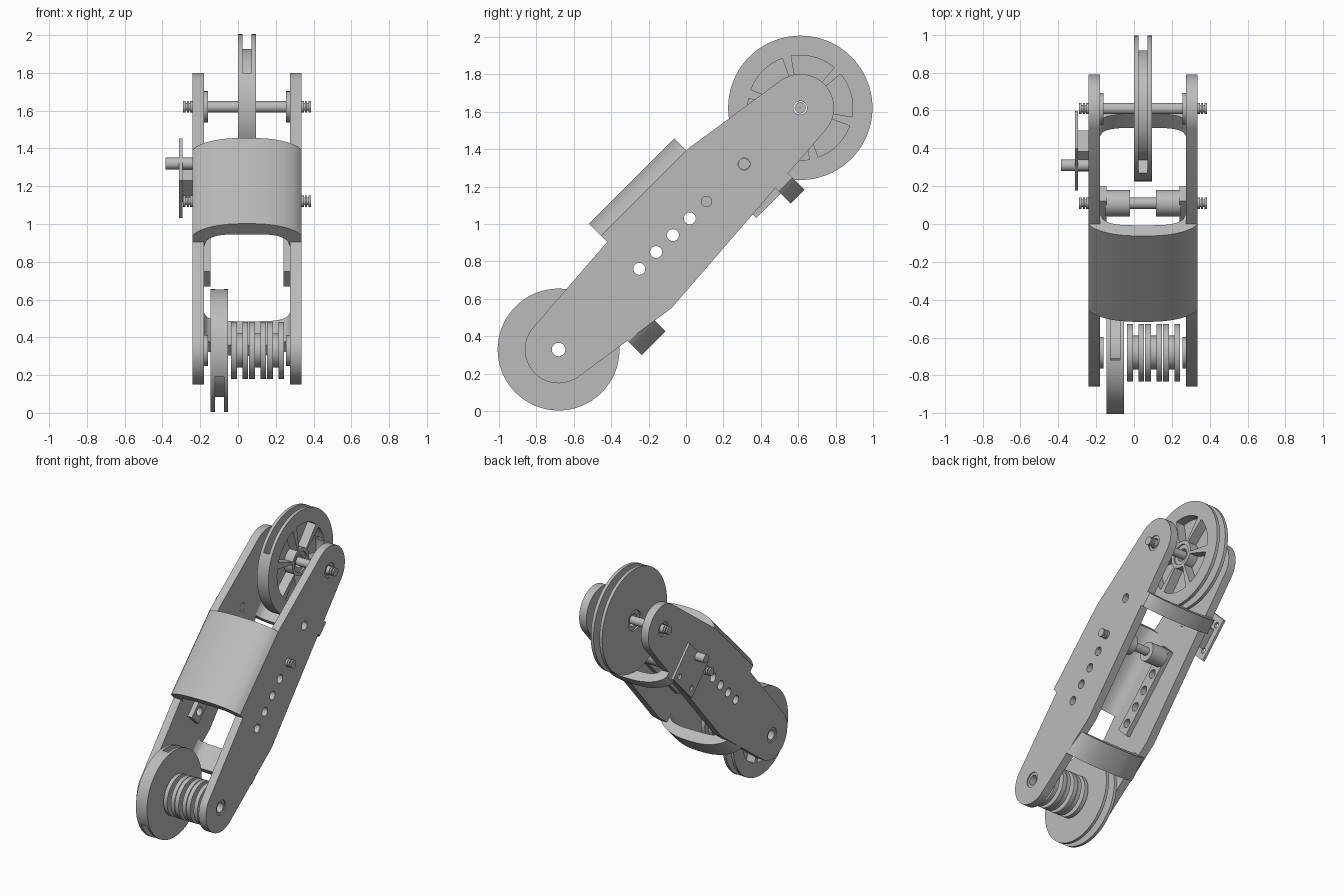
import bpy, bmesh, math
from mathutils import Matrix, Vector

old = bpy.data.objects.get("Cube")
if old:
    bpy.data.objects.remove(old, do_unlink=True)

grey = bpy.data.materials.new("plain grey")
grey.use_nodes = True
grey.diffuse_color = (0.5, 0.5, 0.5, 1)
grey.node_tree.nodes["Principled BSDF"].inputs["Base Color"].default_value = (0.5, 0.5, 0.5, 1)

# Arm frame: local x across, local y along the arm, local z toward the hood
ARM = Matrix.Translation((0, -0.035, 0.975)) @ Matrix.Rotation(math.radians(45), 4, 'X')
MID = 0.0475       # centre plane of the frame
END = 0.912        # pivot distance from the arm centre
ROD = 0.205        # middle rod position


def finish(bm, name):
    bmesh.ops.recalc_face_normals(bm, faces=bm.faces)
    mesh = bpy.data.meshes.new(name)
    bm.to_mesh(mesh)
    bm.free()
    mesh.materials.append(grey)
    ob = bpy.data.objects.new(name, mesh)
    bpy.context.collection.objects.link(ob)
    ob.matrix_world = ARM
    return ob


def prism(name, points, offset):
    """Extrude a planar outline by an offset vector."""
    bm = bmesh.new()
    face = bm.faces.new([bm.verts.new(p) for p in points])
    out = bmesh.ops.extrude_face_region(bm, geom=[face])
    moved = [v for v in out["geom"] if isinstance(v, bmesh.types.BMVert)]
    bmesh.ops.translate(bm, vec=offset, verts=moved)
    return finish(bm, name)


def box(name, x0, x1, u0, u1, v0, v1):
    return prism(name, [(x0, u0, v0), (x0, u1, v0), (x0, u1, v1), (x0, u0, v1)], (x1 - x0, 0, 0))


def lathe(name, u, profile, a0=0, a1=360, v=0, n=64):
    """Sweep a closed (x, radius) profile about the cross axis."""
    bm = bmesh.new()
    full = a1 - a0 >= 360
    rings = []
    for i in range(n if full else n + 1):
        a = math.radians(a0 + (a1 - a0) * i / n)
        rings.append([bm.verts.new((x, u + r * math.cos(a), v + r * math.sin(a))) for x, r in profile])
    k = len(profile)
    for i in range(n):
        p, q = rings[i], rings[(i + 1) % len(rings)]
        for j in range(k):
            bm.faces.new((p[j], p[(j + 1) % k], q[(j + 1) % k], q[j]))
    if not full:
        bm.faces.new(rings[0])
        bm.faces.new(rings[-1][::-1])
    return finish(bm, name)


def ring(name, u, x0, x1, r0, r1, **kw):
    return lathe(name, u, [(x0, r0), (x1, r0), (x1, r1), (x0, r1)], **kw)


def rod(name, u, x0, x1, r, v=0, n=32):
    pts = [(x0, u + r * math.cos(2 * math.pi * i / n), v + r * math.sin(2 * math.pi * i / n))
           for i in range(n)]
    return prism(name, pts, (x1 - x0, 0, 0))


def cut(ob, cutters):
    bpy.context.view_layer.objects.active = ob
    for c in cutters:
        m = ob.modifiers.new("cut", 'BOOLEAN')
        m.operation, m.solver, m.object = 'DIFFERENCE', 'EXACT', c
        bpy.ops.object.modifier_apply(modifier=m.name)
        bpy.data.objects.remove(c, do_unlink=True)
    return ob


# Side plates: tapered outline with round ends and a row of holes
def plate_outline(x):
    half = Vector((0.33 - END, 0.27))
    swing = math.atan2(half.y, half.x) - math.acos(0.18 / half.length)
    arc = [swing * (i / 16 - 1) for i in range(33)]
    pts = [(END + 0.18 * math.cos(a), 0.18 * math.sin(a)) for a in arc] + [(0.33, 0.27)]
    pts += [(-u, -v) for u, v in pts]
    return [(x, u, v) for u, v in pts]


HOLES = [ROD - 0.127 * i for i in range(1, 5)]
for side, name in ((-1, "right"), (1, "left")):
    inner, outer = MID + side * 0.2275, MID + side * 0.2875
    lo, hi = min(inner, outer), max(inner, outer)
    plate = prism(name + "_side_plate", plate_outline(lo), (hi - lo, 0, 0))
    cut(plate, [rod("c", u, lo - 0.1, hi + 0.1, 0.032) for u in HOLES + [0.488]]
        + [rod("c", u, lo - 0.1, hi + 0.1, 0.055) for u in (-END, END)])
    for u, end in ((-END, "lower"), (END, "upper")):
        x = sorted((inner - side * 0.02, outer - side * 0.008))
        ring(f"{name}_{end}_bearing", u, x[0], x[1], 0.036, 0.056)
        x = sorted((inner - side * 0.02, inner + side * 0.001))
        ring(f"{name}_{end}_boss", u, x[0], x[1], 0.036, 0.083)
    # Inner rail and the spacer on the middle rod
    x = sorted((inner, inner - side * 0.035))
    rail = box(name + "_inner_rail", x[0], x[1], -0.375, 0.276, -0.056, 0.056)
    cut(rail, [rod("c", u, x[0] - 0.1, x[1] + 0.1, 0.032) for u in HOLES])
    x = sorted((inner - side * 0.03, inner - side * 0.16))
    rod(name + "_spacer", ROD, x[0], x[1], 0.07)


# Arched covers bridging the two plates
def strap(name, u0, u1, sign, edge, top, under):
    ts = [i / 16 for i in range(-16, 17)]
    pts = [(MID + 0.2875 * t, u0, sign * (edge + (top - edge) * (1 - abs(t) ** 2.5) ** 0.7)) for t in ts]
    pts += [(MID + 0.2875, u0, sign * 0.19)]
    pts += [(MID - 0.2275 * t, u0, sign * (0.19 + (under - 0.19) * (1 - abs(t) ** 4) ** 0.5)) for t in ts]
    pts += [(MID - 0.2875, u0, sign * 0.19)]
    return prism(name, pts, (0, u1 - u0, 0))


strap("hood", -0.322, 0.32, 1, 0.27, 0.36, 0.28)
strap("lower_strap", -0.618, -0.44, -1, 0.235, 0.335, 0.253)
strap("upper_strap", 0.515, 0.618, -1, 0.235, 0.325, 0.253)


# Cable wheels: partial rim groove and spoked pockets on one face
def wheel(name, u, x0, x1, r, hub, groove, pocket_side, spoke0):
    body = ring(name, u, x0, x1, hub, r, n=96)
    mid, half = (x0 + x1) / 2, 0.024
    floor = r - 0.078
    cuts = [ring("c", u, mid - half, mid + half, floor, r + 0.1, a0=groove[0] - 45, a1=groove[1] - 45, n=80)]
    x = (x0 + 0.025, x1 + 0.05) if pocket_side > 0 else (x0 - 0.05, x1 - 0.025)
    for k in range(6):
        a = spoke0 - 45 + 60 * k
        cuts.append(ring("c", u, x[0], x[1], 0.1, floor - 0.027, a0=a + 5, a1=a + 55, n=12))
    for a, b in ((x0 - 0.05, x0 + 0.012), (x1 - 0.012, x1 + 0.05)):
        cuts.append(rod("c", u, a, b, hub + 0.03))
    return cut(body, cuts)


wheel("upper_wheel", END, 0.0, 0.095, 0.385, 0.045, (-100, 152), 1, 105)
wheel("lower_wheel", -END, -0.145, -0.053, 0.325, 0.036, (-155, 97), -1, 105)

# Stack of three small spools beside the lower wheel
for i in range(3):
    x = -0.036 + 0.095 * i
    lathe(f"spool_{i + 1}", -END, [(x, 0.036), (x + 0.09, 0.036), (x + 0.09, 0.152), (x + 0.06, 0.152),
                                   (x + 0.06, 0.09), (x + 0.03, 0.09), (x + 0.03, 0.152), (x, 0.152)])

# Cross rods with grooved ends
for name, u in (("upper_rod", END), ("middle_rod", ROD)):
    half = [(0.0, 0.03), (0.302, 0.03), (0.302, 0.02), (0.306, 0.02), (0.306, 0.03),
            (0.318, 0.03), (0.318, 0.02), (0.326, 0.02), (0.326, 0.03), (0.338, 0.03)]
    right = [(MID + x, r) for x, r in half[1:]]
    left = [(MID - x, r) for x, r in half[1:]]
    prof = left[::-1] + right
    lathe(name, u, [(prof[0][0], 0.0005)] + prof + [(prof[-1][0], 0.0005)], n=32)

# Offset bracket on the right side plate, with spacer block and pin
bracket = box("bracket_plate", -0.312, -0.295, 0.33, 0.645, -0.25, 0.03)
cut(bracket, [rod("c", u, -0.4, -0.27, 0.02, v=-0.2) for u in (0.39, 0.585)])
box("bracket_block", -0.296, -0.239, 0.40, 0.55, -0.2, -0.04)
rod("bracket_pin", 0.488, -0.385, -0.18, 0.031)

# Smooth the round surfaces and keep the edges crisp
bpy.ops.object.select_all(action='DESELECT')
for ob in bpy.context.collection.objects:
    if ob.type == 'MESH' and grey.name in ob.data.materials:
        ob.select_set(True)
        bpy.context.view_layer.objects.active = ob
bpy.ops.object.shade_smooth_by_angle(angle=math.radians(30))
